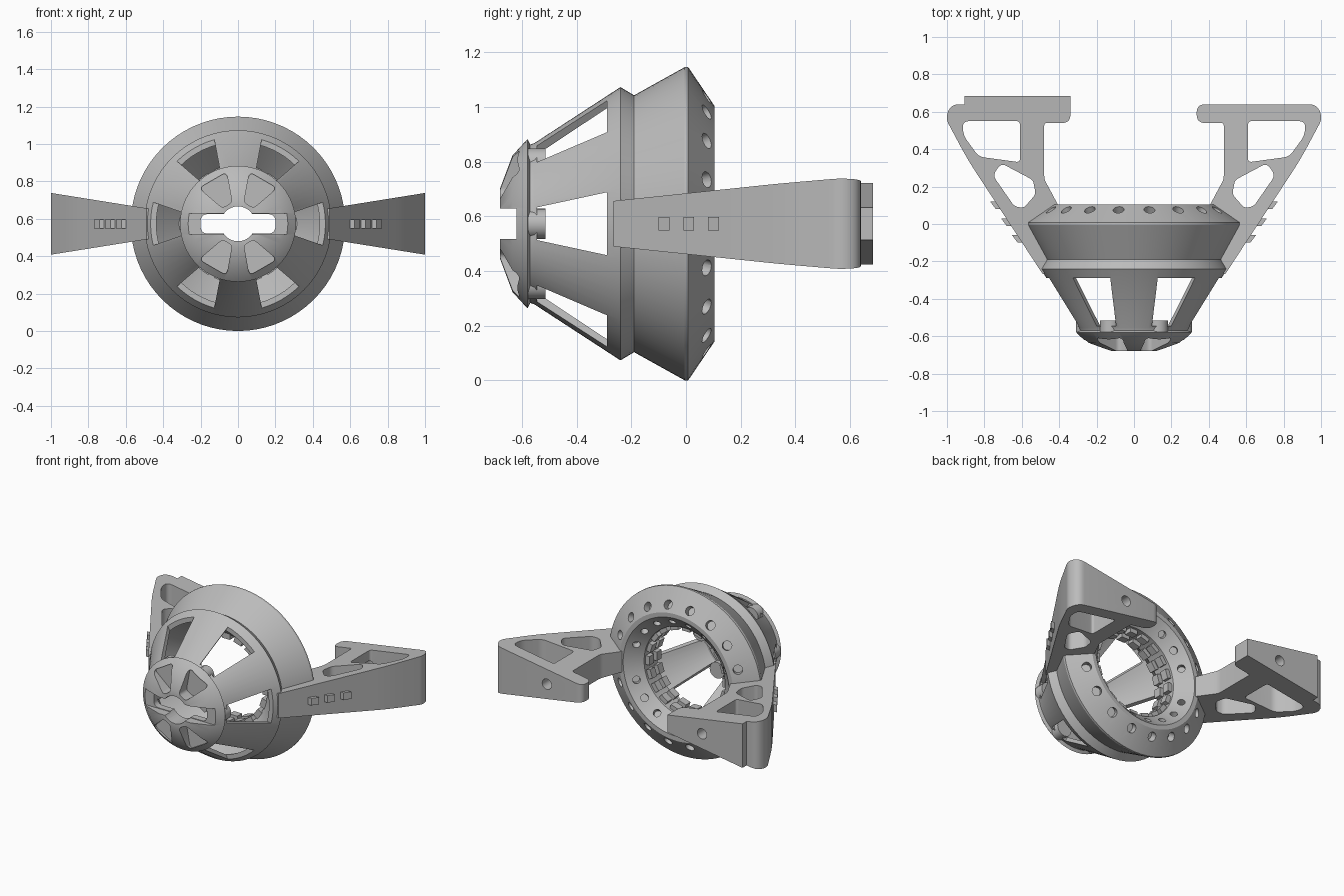
import bpy, bmesh
from math import radians, pi, cos, sin
from mathutils import Matrix, Vector

if "Cube" in bpy.data.objects:
    bpy.data.objects.remove(bpy.data.objects["Cube"])

CZ = 0.573                     # height of the body axis
AXIS = Matrix.Translation((0, 0, CZ))
FRONT = Matrix.Rotation(pi / 2, 4, 'X')

grey = bpy.data.materials.new("plain_grey")
grey.use_nodes = True
grey.diffuse_color = (0.5, 0.5, 0.5, 1)
grey.node_tree.nodes["Principled BSDF"].inputs["Base Color"].default_value = (0.5, 0.5, 0.5, 1)


def around(deg):
    """Local z points outward from the body axis at this angle from the top."""
    return AXIS @ Matrix.Rotation(radians(deg), 4, 'Y')


def make(name, bm):
    bmesh.ops.recalc_face_normals(bm, faces=bm.faces)
    mesh = bpy.data.meshes.new(name)
    bm.to_mesh(mesh)
    bm.free()
    mesh.materials.append(grey)
    obj = bpy.data.objects.new(name, mesh)
    bpy.context.collection.objects.link(obj)
    return obj


def rounded(points, steps=6):
    """Polygon with corners softened by the third value of each point."""
    out = []
    for i, (x, y, t) in enumerate(points):
        p = Vector((x, y))
        if t == 0:
            out.append(p)
            continue
        a = p + (Vector(points[i - 1][:2]) - p).normalized() * t
        b = p + (Vector(points[(i + 1) % len(points)][:2]) - p).normalized() * t
        for k in range(steps + 1):
            f = k / steps
            out.append(a * (1 - f) ** 2 + p * 2 * f * (1 - f) + b * f * f)
    return out


def prism(bm, points, low, high, matrix=Matrix()):
    """Extrude a polygon in z; low and high are functions of x or numbers."""
    lo = low if callable(low) else lambda x: low
    hi = high if callable(high) else lambda x: high
    bottom = [bm.verts.new(matrix @ Vector((p[0], p[1], lo(p[0])))) for p in points]
    top = [bm.verts.new(matrix @ Vector((p[0], p[1], hi(p[0])))) for p in points]
    bm.faces.new(bottom[::-1])
    bm.faces.new(top)
    n = len(points)
    for i in range(n):
        j = (i + 1) % n
        bm.faces.new((bottom[i], bottom[j], top[j], top[i]))


def circle(radius, x=0, y=0, n=24):
    return [(x + radius * cos(2 * pi * i / n), y + radius * sin(2 * pi * i / n)) for i in range(n)]


def cut(obj, bm):
    cutter = make("cutter", bm)
    cutter.hide_render = True
    mod = obj.modifiers.new("cut", 'BOOLEAN')
    mod.operation, mod.solver, mod.object = 'DIFFERENCE', 'EXACT', cutter
    bpy.context.view_layer.objects.active = obj
    bpy.ops.object.modifier_apply(modifier=mod.name)
    bpy.data.objects.remove(cutter)


def smooth(obj):
    bpy.ops.object.select_all(action='DESELECT')
    obj.select_set(True)
    bpy.context.view_layer.objects.active = obj
    bpy.ops.object.shade_smooth_by_angle(angle=radians(25))


# Hollow turned body: rear rim, collar, cone and front cap
profile = [(.573, -.005), (.573, .008), (.43, .105), (.40, .105), (.305, .015),
           (.305, -.12), (.45, -.27), (.255, -.56), (.255, -.575), (.05, -.575),
           (.05, -.68), (.13, -.68), (.25, -.635), (.31, -.58),
           (.29, -.57), (.295, -.555), (.50, -.24), (.47, -.19)]
bm = bmesh.new()
ring = [bm.verts.new((r, y, CZ)) for r, y in profile]
edges = [bm.edges.new((ring[i - 1], ring[i])) for i in range(len(ring))]
bmesh.ops.spin(bm, geom=ring + edges, cent=(0, 0, CZ), axis=(0, 1, 0),
               angle=2 * pi, steps=72, use_merge=True)
bmesh.ops.remove_doubles(bm, verts=bm.verts, dist=0.0005)
body = make("body_shell", bm)

# Cone windows
bm = bmesh.new()
for a in range(30, 390, 60):
    prism(bm, [(-.06, -.545), (.06, -.545), (.115, -.29), (-.115, -.29)], .2, .6, around(a))
cut(body, bm)

# Blind round holes, square to the outer bevel and to the inner funnel
for radius, y, r, tilt in ((.03, .075, .472, -55), (.024, .06, .352, -133)):
    bm = bmesh.new()
    for a in range(10, 370, 20):
        if a not in (90, 270):
            place = Matrix.Translation((0, y, r)) @ Matrix.Rotation(radians(tilt), 4, 'X')
            prism(bm, circle(radius, n=16), -.045, .04, around(a) @ place)
    cut(body, bm)

# Cap pockets, then the central slot, eye and side groove
bm = bmesh.new()
for a in (30, 150, 210, 330):
    shape = rounded([(-.03, .115, .02), (.03, .115, .02), (.085, .27, .03), (-.085, .27, .03)])
    prism(bm, shape, .6, .75, around(a) @ FRONT)
cut(body, bm)
for shape, depth in (
        (rounded([(-.2, -.052, .04), (.2, -.052, .04), (.2, .052, .04), (-.2, .052, .04)]), .5),
        (circle(.093, n=32), .5),
        ([(-.4, -.056), (.4, -.056), (.4, .056), (-.4, .056)], .62)):
    bm = bmesh.new()
    prism(bm, shape, depth, .75, AXIS @ FRONT)
    cut(body, bm)
smooth(body)

# Round bosses behind the cap
bm = bmesh.new()
for a in range(30, 390, 60):
    prism(bm, circle(.055, 0, .255), .515, .578, around(a) @ FRONT)
smooth(make("cap_bosses", bm))

# Two rows of square teeth lining the bore
bm = bmesh.new()
for y in (-.025, -.105):
    for k in range(20):
        prism(bm, [(-.03, y - .025), (.03, y - .025), (.03, y + .025), (-.03, y + .025)],
              .275, .33, around(k * 18))
make("bore_teeth", bm)


# Side arms, taller toward the outside
def half(x):
    return .085 + (abs(x) - .5) * .16


def edge_x(y):
    return .49 + (y + .265) * .65


rounded_end = [(.985, .64, .05), (.335, .64, .045)]
padded_end = [(.985, .64, .05), (.905, .64, 0), (.905, .685, 0), (.34, .685, 0)]
openings = [
    [(.61, .55, .02), (.92, .55, .04), (.91, .47, .03), (.83, .36, .03), (.61, .33, .02)],
    [(.755, .26, .03), (.71, .325, .03), (.54, .235, .02), (.525, .16, .02),
     (.59, .085, .02), (.64, .095, .02)]]

for side, name, end in ((1, "left", rounded_end), (-1, "right", padded_end)):
    flip = AXIS @ Matrix.Scale(side, 4, (1, 0, 0))
    outline = [(.46, -.26, 0), (.49, -.265, 0), (.89, .345, .08), (1.005, .56, .03)] + end + [
        (end[-1][0], .54, .045), (.48, .54, .015), (.48, .24, .02),
        (.405, .10, 0), (.45, 0, 0), (.43, -.17, 0)]
    bm = bmesh.new()
    prism(bm, rounded(outline), lambda x: -half(x), half, flip)
    arm = make(name + "_arm", bm)
    bm = bmesh.new()
    for shape in openings:
        prism(bm, rounded(shape), -.4, .4, flip)
    cut(arm, bm)
    # Screw hole in the rear pad
    bm = bmesh.new()
    prism(bm, circle(.035, .6, 0), -.8, -.5, flip @ FRONT)
    cut(arm, bm)
    smooth(arm)
    # Small slanted lugs on the outer edge
    bm = bmesh.new()
    for y in (-.1, -.01, .08):
        x = edge_x(y)
        prism(bm, [(x - .03, y), (x + .025, y), (x + .055, y + .04), (x - .01, y + .04)],
              -.024, .024, flip)
    make(name + "_arm_lugs", bm)
